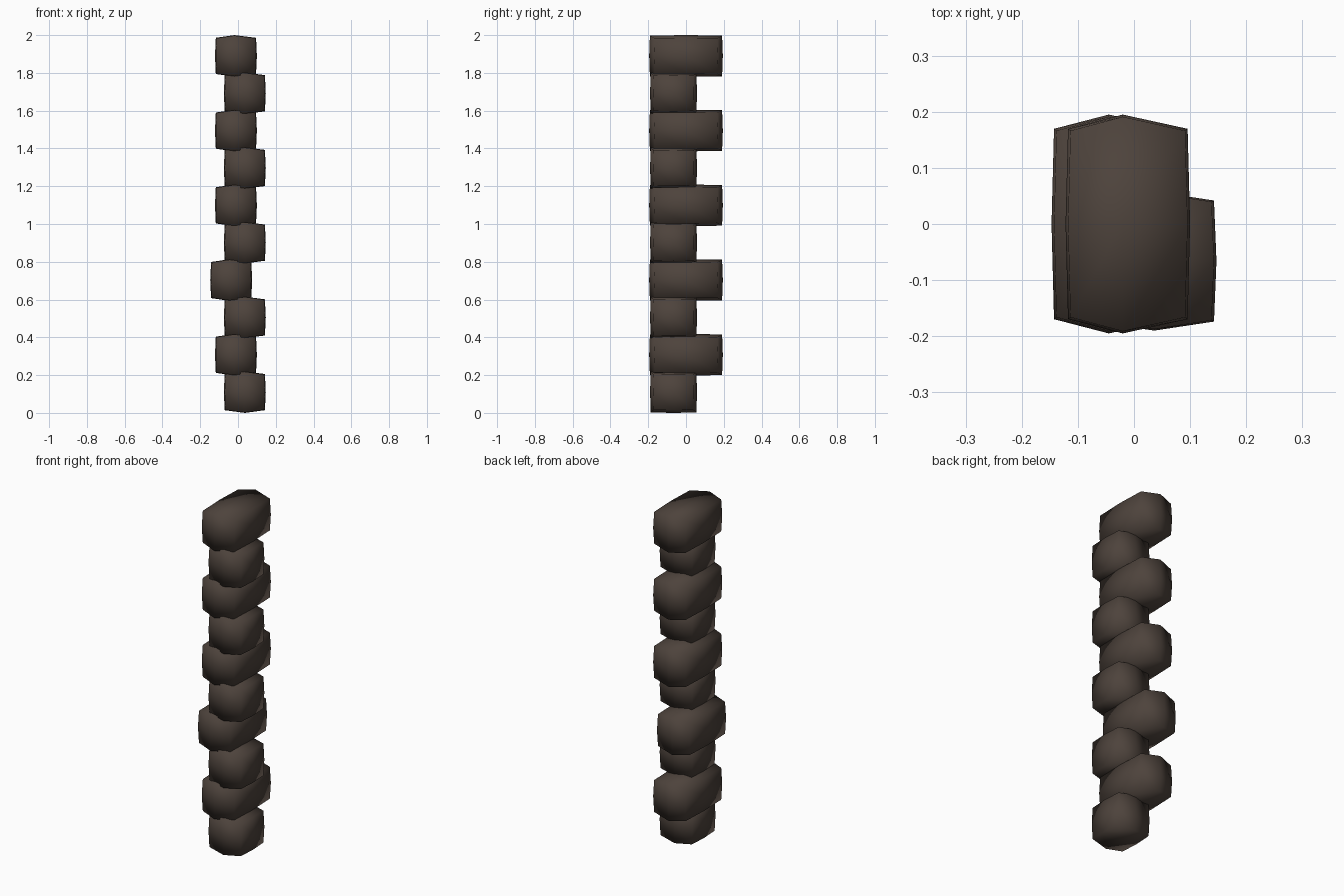
import bpy, bmesh

if "Cube" in bpy.data.objects:
    bpy.data.objects.remove(bpy.data.objects["Cube"])

stone = bpy.data.materials.new("dark brown stone")
stone.diffuse_color = (0.075, 0.056, 0.045, 1)
stone.use_nodes = True
stone.node_tree.nodes["Principled BSDF"].inputs["Base Color"].default_value = stone.diffuse_color


def pillow_block(name, centre, half, ridge_shift):
    """Cushion-shaped stone: fullest round its middle, tapering to both x ends."""
    bm = bmesh.new()
    bmesh.ops.create_cube(bm, size=2)
    bmesh.ops.subdivide_edges(bm, edges=bm.edges[:], cuts=1, use_grid_fill=True)
    for v in bm.verts:
        x, y, z = v.co
        taper = 1 - 0.13 * x * x
        v.co.x = (half[0] * x * (1 - 0.04 * y * y) * (1 - 0.04 * z * z)
                  + ridge_shift * (1 - x * x))
        v.co.y = half[1] * y * taper * (1 - 0.02 * z * z)
        v.co.z = half[2] * z * taper * (1 - 0.02 * y * y)
    for f in bm.faces:
        f.smooth = True
    mesh = bpy.data.meshes.new(name)
    bm.to_mesh(mesh)
    bm.free()
    mesh.materials.append(stone)
    ob = bpy.data.objects.new(name, mesh)
    ob.location = centre
    bpy.context.collection.objects.link(ob)


# Corner column: short and long stones alternate, slightly overlapping
for i in range(10):
    z = 0.11 + i * 1.78 / 9
    if i % 2 == 0:
        pillow_block(f"short_stone_{i}", (0.036, -0.066, z), (0.111, 0.124, 0.11), 0)
    else:
        # one long stone sits a little further out
        x = -0.036 if i == 3 else -0.011
        pillow_block(f"long_stone_{i}", (x, 0, z), (0.111, 0.195, 0.11), -0.009)
